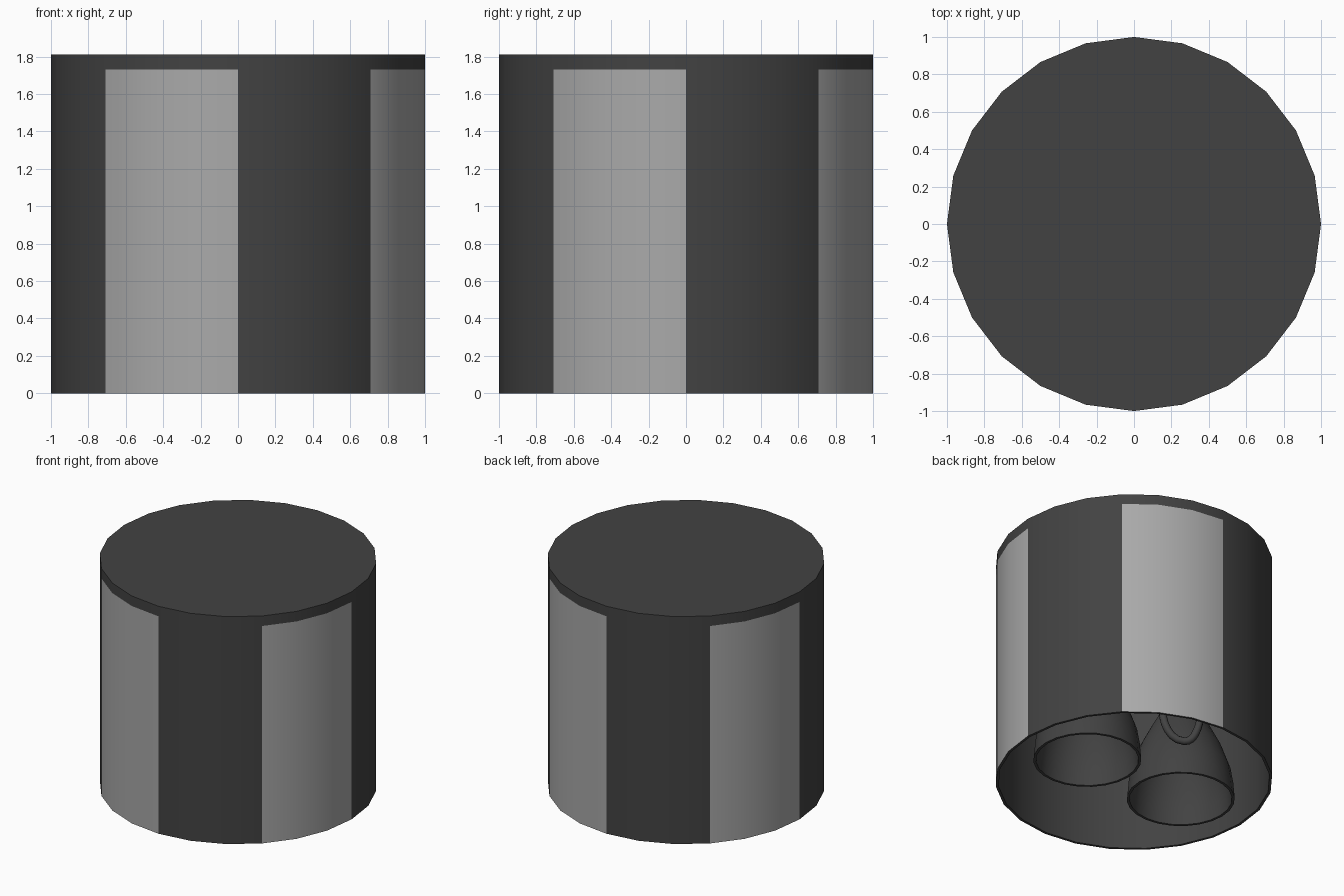
import bpy, bmesh, math
from mathutils import Vector

if "Cube" in bpy.data.objects:
    bpy.data.objects.remove(bpy.data.objects["Cube"])

def material(name, v):
    m = bpy.data.materials.new(name)
    m.diffuse_color = (v, v, v, 1)
    m.use_nodes = True
    m.node_tree.nodes["Principled BSDF"].inputs["Base Color"].default_value = m.diffuse_color
    return m

dark = material("dark_grey", 0.055)
light = material("light_grey", 0.40)

def smooth(ob):
    bpy.ops.object.select_all(action='DESELECT')
    ob.select_set(True)
    bpy.context.view_layer.objects.active = ob
    bpy.ops.object.shade_smooth_by_angle(angle=math.radians(35))

def lathe(name, profile, closed=False, n=24, loc=(0, 0, 0)):
    """Spin an (r, z) profile round z."""
    bm = bmesh.new()
    rings = []
    for r, z in profile:
        if r == 0:
            rings.append([bm.verts.new((0, 0, z))] * n)
        else:
            rings.append([bm.verts.new((r * math.cos(2 * math.pi * i / n),
                                        r * math.sin(2 * math.pi * i / n), z)) for i in range(n)])
    pairs = list(zip(rings, rings[1:])) + ([(rings[-1], rings[0])] if closed else [])
    for a, b in pairs:
        for i in range(n):
            j = (i + 1) % n
            vs = list(dict.fromkeys([a[i], a[j], b[j], b[i]]))
            if len(vs) > 2:
                bm.faces.new(vs)
    bmesh.ops.recalc_face_normals(bm, faces=bm.faces)
    me = bpy.data.meshes.new(name)
    bm.to_mesh(me)
    bm.free()
    ob = bpy.data.objects.new(name, me)
    ob.location = loc
    bpy.context.collection.objects.link(ob)
    me.materials.append(dark)
    smooth(ob)
    return ob

# Outer shroud: closed top, open bottom
shroud = lathe("shroud", [(0, 1.81), (1, 1.81), (1, 1.73), (1, 0),
                          (0.98, 0), (0.98, 1.72), (0, 1.72)])
shroud.data.materials.append(light)
# Light panels on every other eighth of the outer wall
for p in shroud.data.polygons:
    c = p.center
    if math.hypot(c.x, c.y) > 0.985 and c.z < 1.7:
        a = math.degrees(math.atan2(c.y, c.x)) % 360
        if int(a // 45) % 2 == 1:
            p.material_index = 1

def pipe(name, pts, r):
    cu = bpy.data.curves.new(name, 'CURVE')
    cu.dimensions = '3D'
    cu.bevel_depth = r
    cu.bevel_resolution = 2
    cu.resolution_u = 6
    cu.use_fill_caps = True
    s = cu.splines.new('BEZIER')
    s.bezier_points.add(len(pts) - 1)
    for b, p in zip(s.bezier_points, pts):
        b.co = p
        b.handle_left_type = b.handle_right_type = 'AUTO'
    ob = bpy.data.objects.new(name, cu)
    bpy.context.collection.objects.link(ob)
    cu.materials.append(dark)
    return ob

# Two engines: hollow bell, chamber, feed pipe
outer = [(0.39, 0.01), (0.38, 0.13), (0.36, 0.25), (0.30, 0.42), (0.21, 0.60), (0.13, 0.75), (0.11, 0.82)]
inner = [(0.0, 0.80)] + [(r - 0.02, z) for r, z in reversed(outer[:-1])]
chamber = [(0.17, 0.94), (0.17, 1.25), (0.10, 1.30), (0.10, 1.72), (0, 1.72)]
path = [(-0.10, 0.08, 1.0), (0.06, 0.20, 0.75), (-0.06 + 0.44, 0.25, 0.48),
        (0.26, 0.35, 0.24), (0.18, 0.41, 0.36), (0.14, 0.32, 0.65), (0.06, 0.10, 1.15)]
for label, sx in (("left", -1), ("right", 1)):
    lathe(label + "_engine", inner + outer + chamber, loc=(sx * 0.44, 0, 0))
    pipe(label + "_feed_pipe", [(-sx * x + sx * 0.44, -sx * y, z) for x, y, z in path], 0.028)
